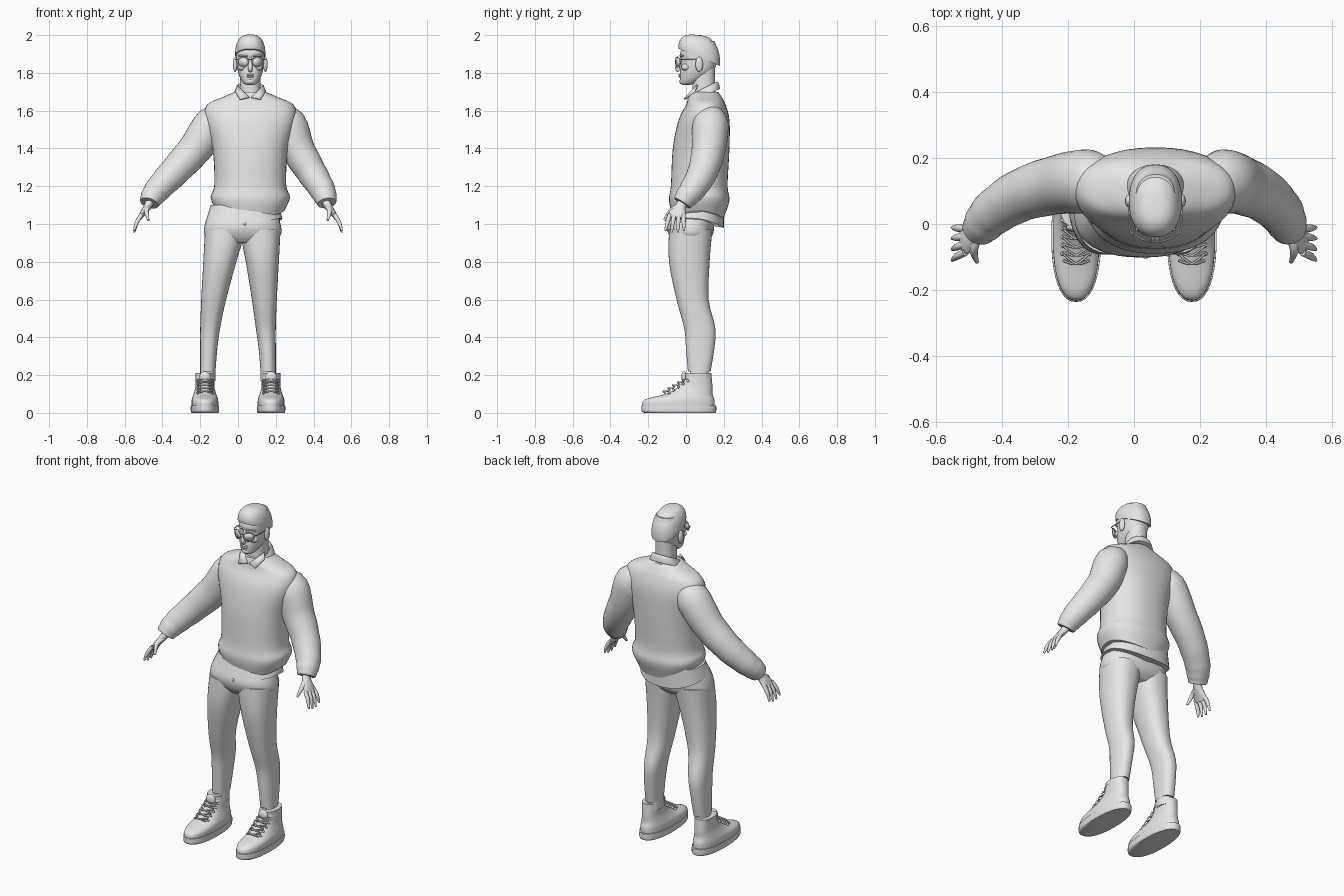
import bpy, bmesh, math
from mathutils import Vector

if "Cube" in bpy.data.objects:
    bpy.data.objects.remove(bpy.data.objects["Cube"])

GREY = (.8, .8, .8, 1)
grey = bpy.data.materials.new("plain_grey")
grey.use_nodes = True
grey.diffuse_color = GREY
grey.node_tree.nodes["Principled BSDF"].inputs["Base Color"].default_value = GREY

AXIS = .065  # the upper body stands off the centre line
SIDES = (("right", -1), ("left", 1))


def lean(z, start, end):
    """Sideways shift of a limb, growing with height up to the body axis."""
    return AXIS * min(max((z - start) / (end - start), 0), 1)


def spline(rows, steps):
    """Catmull-Rom interpolation of equal-length rows."""
    rows = [Vector(row) for row in rows]
    last = len(rows) - 1
    result = []
    for i in range(last):
        before, here = rows[max(i - 1, 0)], rows[i]
        there, after = rows[i + 1], rows[min(i + 2, last)]
        slope_here, slope_there = (there - before) / 2, (after - here) / 2
        gap = there - here
        for step in range(steps):
            t = step / steps
            bend = 3 * gap - 2 * slope_here - slope_there
            twist = slope_here + slope_there - 2 * gap
            result.append(here + t * (slope_here + t * (bend + t * twist)))
    return result + [rows[-1]]


def finish(name, bm):
    """Store the mesh as a smooth grey object."""
    bmesh.ops.recalc_face_normals(bm, faces=bm.faces)
    mesh = bpy.data.meshes.new(name)
    bm.to_mesh(mesh)
    bm.free()
    mesh.materials.append(grey)
    part = bpy.data.objects.new(name, mesh)
    bpy.context.collection.objects.link(part)
    bpy.ops.object.select_all(action='DESELECT')
    bpy.context.view_layer.objects.active = part
    part.select_set(True)
    bpy.ops.object.shade_smooth_by_angle(angle=math.radians(50))
    return part


def skin(name, rings):
    """Bridge rings of points and close both ends."""
    bm = bmesh.new()
    loops = [[bm.verts.new(point) for point in ring] for ring in rings]
    for low, high in zip(loops, loops[1:]):
        for i in range(len(low)):
            bm.faces.new((low[i - 1], low[i], high[i], high[i - 1]))
    bm.faces.new(loops[0])
    bm.faces.new(loops[-1])
    return finish(name, bm)


def circle(count):
    return [math.tau * i / count for i in range(count)]


def loft(name, rows, centre=0, sides=40, tilt=0, bow=0, fade=1):
    """Rows: height, half width, front, back, optional shift. Tilt and bow fade from the first ring."""
    levels = spline([(*row, 0)[:5] for row in rows], 4)
    rings = []
    for k, (z, half, front, back, shift) in enumerate(levels):
        weight = (1 - k / (len(levels) - 1)) ** fade
        ring = []
        for angle in circle(sides):
            c, s = [math.copysign(abs(v) ** .87, v) for v in (math.cos(angle), math.sin(angle))]
            ring.append((centre + shift + c * half, (front + back + s * (back - front)) / 2,
                         z + weight * (tilt * s + bow * s * s)))
        rings.append(ring)
    return skin(name, rings)


def tube(name, rows, sides=12, ripple=0, steps=4):
    """Rows: x, y, z, radius, optional second radius."""
    path = spline([(*row, row[3])[:5] for row in rows], steps)
    last = len(path) - 1
    rings = []
    for k, (x, y, z, wide, thin) in enumerate(path):
        along = (path[min(k + 1, last)] - path[max(k - 1, 0)]).to_3d().normalized()
        across = Vector((0, 1, 0)) if abs(along.y) < .9 else Vector((0, 0, 1))
        across = (across - along * across.dot(along)).normalized()
        other = along.cross(across)
        fold = 1 + ripple * math.sin(2 * k) * k / last
        rings.append([Vector((x, y, z)) + fold * (across * wide * math.cos(angle) + other * thin * math.sin(angle))
                      for angle in circle(sides)])
    return skin(name, rings)


def ball(name, centre, size):
    bm = bmesh.new()
    bmesh.ops.create_uvsphere(bm, u_segments=20, v_segments=12, radius=1)
    bmesh.ops.scale(bm, vec=size, verts=bm.verts)
    bmesh.ops.translate(bm, vec=centre, verts=bm.verts)
    return finish(name, bm)


def plate(name, points, thickness):
    bm = bmesh.new()
    bm.faces.new([bm.verts.new(point) for point in points])
    solid = finish(name, bm).modifiers.new("thickness", 'SOLIDIFY')
    solid.thickness, solid.offset = thickness, 0


# Sweater, shirt tail and trouser hips
loft("sweater", [(1.07, .18, -.07, .2), (1.14, .21, -.09, .23), (1.21, .19, -.08, .22), (1.4, .2, -.07, .23),
                 (1.55, .24, -.04, .23), (1.63, .23, 0, .21), (1.67, .15, .01, .19), (1.7, .08, .02, .17)],
     AXIS, bow=-.04, fade=6)
loft("shirt_tail", [(1.03, .2, -.1, .2), (1.1, .18, -.07, .2)], .035, tilt=-.015, bow=-.035)
loft("trouser_hips", [(.9, .14, -.06, .1), (.94, .2, -.09, .14), (1, .2, -.1, .15), (1.09, .17, -.06, .15)], .025)


def leg_row(side, z, front, back):
    """The outer seam is straight and the inner seam curves in to the crotch."""
    outer, inner = .2, .12 * (1 - max(0, (z - .2) / .7) ** 1.5)
    return z, (outer - inner) / 2, front, back, side * (outer + inner) / 2 + lean(z, .5, 1.7)


# Legs and shoes
for label, side in SIDES:
    loft(label + "_trouser_leg", [leg_row(side, *row) for row in (
        (.22, .01, .13), (.34, 0, .15), (.45, -.01, .155), (.6, -.05, .12), (.8, -.09, .125), (.97, -.09, .14))])
    loft(label + "_ankle", [(.17, .04, .02, .12), (.25, .04, .02, .12)], side * .16)
    foot = side * .175
    loft(label + "_shoe", [(.03, .07, -.23, .15), (.07, .07, -.22, .15), (.1, .06, -.11, .14),
                           (.14, .05, -.04, .14), (.2, .05, 0, .135)], foot)
    loft(label + "_sole", [(0, .07, -.22, .155), (.01, .075, -.235, .16), (.04, .075, -.235, .16)], foot)
    loft(label + "_shoe_rim", [(.19, .05, -.01, .135), (.21, .05, -.01, .135)], foot)
    ball(label + "_tongue", (foot, -.01, .19), (.03, .015, .03))
    # Crossed laces with eyelets climbing the instep
    for step in range(5):
        y, z = -.12 + .025 * step, .105 + .016 * step
        for hand in (-1, 1):
            reach = hand * .04
            tube("lace", [(foot - reach, y + .01, z, .004), (foot, y, z + .01, .004),
                          (foot + reach, y + .03, z + .01, .004)], sides=6)
            ball("eyelet", (foot + reach, y + .03, z), (.007, .007, .007))

# Sleeves and hands
for label, side in SIDES:
    sleeve = [(.13, .13, 1.57, .06), (.2, .13, 1.53, .095), (.27, .12, 1.4, .09), (.36, .09, 1.28, .08),
              (.43, .04, 1.19, .07), (.46, 0, 1.14, .06), (.47, -.02, 1.11, .05)]
    tube(label + "_sleeve", [(side * x + lean(z, 1.12, 1.53), y, z, r) for x, y, z, r in sleeve],
         sides=32, ripple=.025)
    tube(label + "_palm", [(side * .46, -.01, 1.13, .025), (side * .48, -.03, 1.09, .03, .02),
                           (side * .505, -.045, 1.055, .045, .015), (side * .52, -.05, 1.03, .04, .01)])
    for step in range(4):
        spread = step - 1.5
        root, tip, drop = .024 * spread - .05, .033 * spread - .06, .95 + .01 * abs(spread)
        tube(label + "_finger", [(side * .51, root, 1.05, .011), (side * .535, (root + tip) / 2, 1.01, .011),
                                 (side * .55, tip, drop, .005)])
    tube(label + "_thumb", [(side * .475, -.04, 1.09, .015), (side * .485, -.08, 1.07, .013),
                            (side * .475, -.115, 1.02, .006)])

# Neck and folded collar
loft("neck", [(1.64, .06, .03, .17), (1.72, .055, .035, .155), (1.85, .055, .03, .155)], AXIS)
loft("collar", [(1.68, .09, .01, .18), (1.705, .08, .02, .175), (1.72, .07, .025, .165), (1.7, .06, .03, .16)],
     AXIS, tilt=.035, fade=0)
for label, side in SIDES:
    corners = ((.07, .06, 1.735), (.005, .005, 1.67), (.055, -.01, 1.66), (.08, .045, 1.7))
    plate(label + "_collar_point", [(AXIS + side * x, y, z) for x, y, z in corners], .008)

# Head with a domed cap of hair
loft("head", [(1.737, .02, -.02, .02), (1.75, .04, -.03, .06), (1.8, .064, -.032, .135),
              (1.86, .073, -.025, .167), (1.91, .075, -.03, .17), (1.97, .06, 0, .15)], AXIS)
dome = [math.radians(angle) for angle in range(-10, 90, 11)]
loft("hair", [(1.9 + .1 * math.sin(a), .08 * math.cos(a) ** .7, .07 - .11 * math.cos(a) ** .7,
               .07 + .11 * math.cos(a) ** .7) for a in dome], AXIS, tilt=-.045)

# Nose, lips and chin
tube("nose", [(AXIS, -.02, 1.885, .008), (AXIS, -.035, 1.855, .01), (AXIS, -.045, 1.825, .013),
              (AXIS, -.035, 1.81, .01)])
for label, height in (("upper_lip", 1.79), ("lower_lip", 1.78)):
    ball(label, (AXIS, -.032, height), (.02, .008, .005))
ball("chin", (AXIS, -.02, 1.755), (.025, .015, .015))

# Brows, cheeks, ears and sunglasses
for label, side in SIDES:
    def face(x, y, z):
        return AXIS + side * x, y, z

    tube(label + "_eyebrow", [(*face(.015, -.03, 1.89), .005), (*face(.06, -.015, 1.89), .004)], sides=8)
    ball(label + "_cheek", face(.04, 0, 1.83), (.025, .025, .02))
    ball(label + "_ear", face(.08, .07, 1.845), (.012, .02, .04))
    outline = []
    for angle in circle(20):
        x = .037 + .027 * math.cos(angle)
        outline.append(face(x, 6 * x * x - .055, 1.858 + .026 * math.sin(angle)))
    plate(label + "_lens", outline, .004)
    tube(label + "_lens_rim", [(*point, .003) for point in outline + outline[:2]], sides=6, steps=1)
    tube(label + "_glasses_arm", [(*face(.063, -.03, 1.87), .003), (*face(.078, -.015, 1.87), .003),
                                  (*face(.08, .065, 1.87), .003)], sides=6)
tube("glasses_bridge", [(AXIS - .012, -.055, 1.87, .003), (AXIS + .012, -.055, 1.87, .003)], sides=6)

# Waist button
ball("waist_button", (.035, -.1, 1), (.008, .005, .008))
